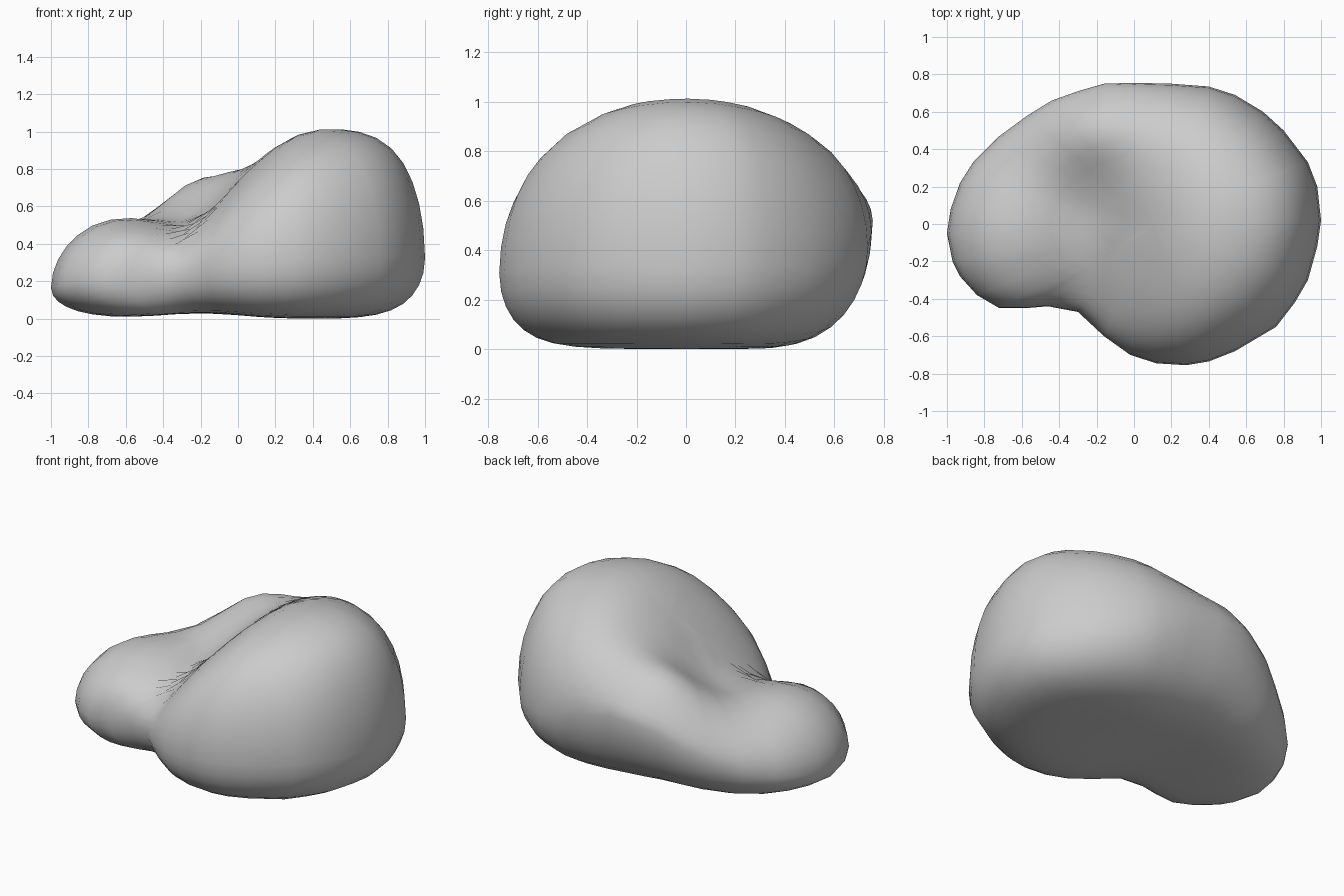
import bpy, bmesh, math

if "Cube" in bpy.data.objects:
    bpy.data.objects.remove(bpy.data.objects["Cube"])

# Plan outline of the boulder, counter-clockwise from the right
OUTLINE = [(1, .02), (.98, .2), (.93, .33), (.8, .5), (.69, .6), (.54, .69), (.4, .735),
           (.2, .75), (0, .755), (-.16, .75), (-.3, .71), (-.44, .66), (-.57, .58),
           (-.72, .47), (-.86, .33), (-.93, .22), (-.98, .08), (-1, -.05), (-.97, -.2),
           (-.93, -.28), (-.84, -.38), (-.72, -.45), (-.58, -.45), (-.46, -.44),
           (-.3, -.47), (-.16, -.6), (-.02, -.7), (.12, -.745), (.28, -.755), (.4, -.735),
           (.54, -.68), (.76, -.55), (.86, -.42), (.93, -.3), (.98, -.12)]
CENTRE = (.1, 0)
RINGS = [.12, .25, .38, .5, .61, .71, .8, .87, .925, .965, .99]


def bump(x, y, cx, cy, sx, sy, power=2):
    return math.exp(-abs((x - cx) / sx) ** power - ((y - cy) / sy) ** 2)


def cap(x, y):
    """Height of the upper surface before its rim is rounded off."""
    cx = .53 - .06 * y
    mound = .6 * bump(x, y, cx, 0, .64 if x < cx else 1.5,
                      1.1 if y > 0 else 1.15, 2.5)
    back_ridge = .23 * bump(x, y, -.28, .54, .3, .27)
    low_lobe = .135 * bump(x, y, -.72, -.04, .42, .42)
    hollow = .06 * bump(x, y, -.24, -.05, .17, .25)
    notch = .1 * bump(x, y, -.3, -.42, .18, .22)
    return .43 + mound + back_ridge + low_lobe - hollow - notch


def underside(x, y):
    arch = .03 * math.exp(-((x + .2) / .3) ** 2)
    return .01 + arch + .45 * max(0, y - .3) ** 2


def waist(x, y):
    """Height of the widest line around the boulder."""
    back = max(0, min(1, y / .7))
    return .25 + .08 * x + .06 * abs(y) + .25 * back * math.exp(-((x + .1) / .5) ** 2)


bm = bmesh.new()


def make_ring(rho, surface):
    ring = []
    for ox, oy in OUTLINE:
        x = CENTRE[0] + (ox - CENTRE[0]) * rho
        y = CENTRE[1] + (oy - CENTRE[1]) * rho
        mid = waist(ox, oy)
        z = mid + (surface(x, y) - mid) * math.sqrt(1 - rho ** 6)
        ring.append(bm.verts.new((x, y, z)))
    return ring


# Rings from underside centre, out to the waist, and back over the top
rings = [make_ring(r, underside) for r in RINGS]
rings.append(make_ring(1, cap))
rings += [make_ring(r, cap) for r in reversed(RINGS)]

n = len(OUTLINE)
for a, b in zip(rings, rings[1:]):
    for i in range(n):
        j = (i + 1) % n
        bm.faces.new((a[i], a[j], b[j], b[i]))

# Close the two poles
for ring, surface in ((rings[0], underside), (rings[-1], cap)):
    pole = bm.verts.new((*CENTRE, surface(*CENTRE)))
    for i in range(n):
        bm.faces.new((ring[i], ring[(i + 1) % n], pole))

# Soften slightly, then rest on the ground
bmesh.ops.smooth_vert(bm, verts=bm.verts[:], factor=.2,
                      use_axis_x=False, use_axis_y=False, use_axis_z=True)
low = min(v.co.z for v in bm.verts)
bmesh.ops.translate(bm, verts=bm.verts[:], vec=(0, 0, -low))
bmesh.ops.recalc_face_normals(bm, faces=bm.faces[:])

mesh = bpy.data.meshes.new("boulder")
bm.to_mesh(mesh)
bm.free()
for p in mesh.polygons:
    p.use_smooth = True
boulder = bpy.data.objects.new("boulder", mesh)
bpy.context.collection.objects.link(boulder)
